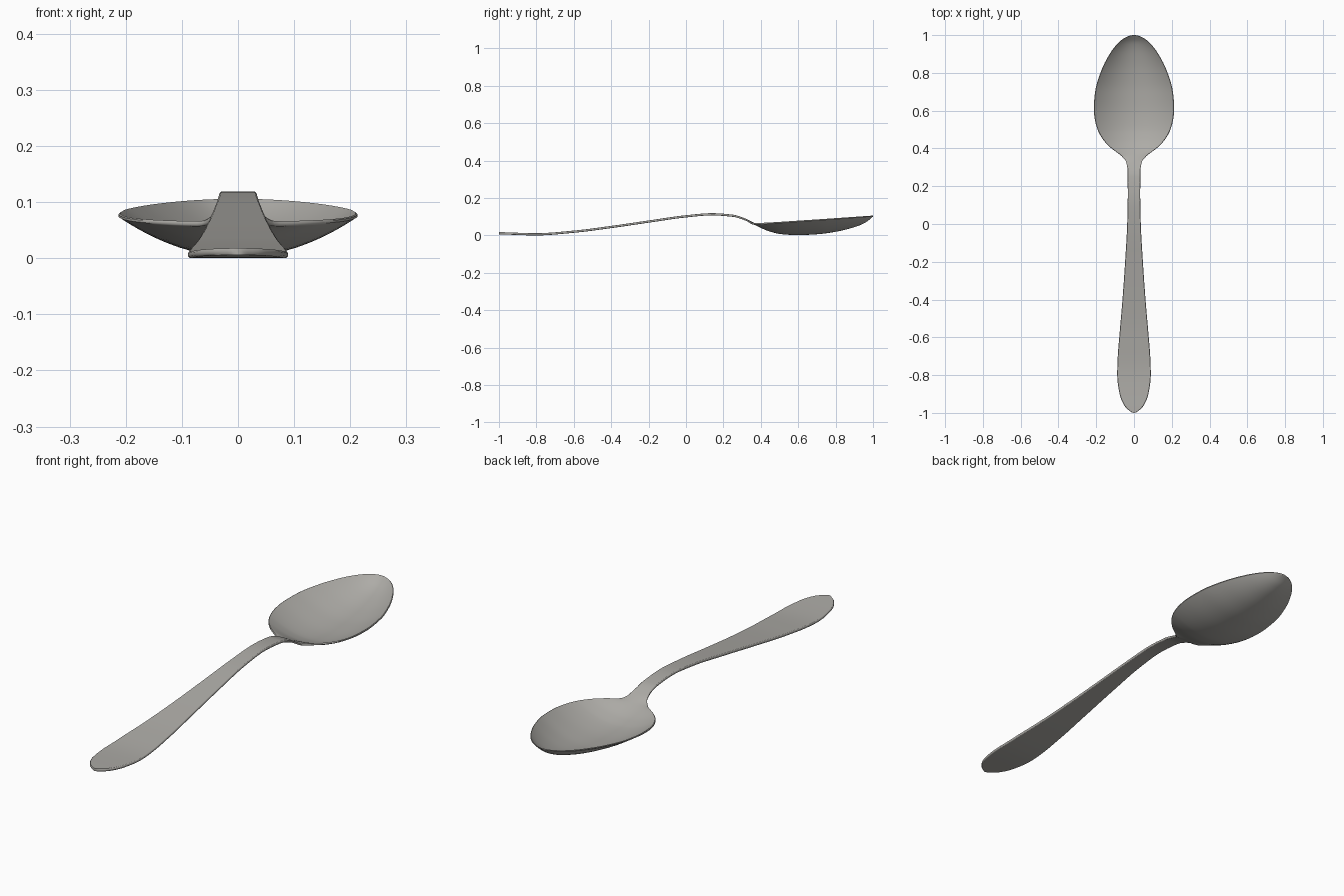
import bpy, bmesh, math

if "Cube" in bpy.data.objects:
    bpy.data.objects.remove(bpy.data.objects["Cube"])


def curve(points):
    """Monotone smooth interpolation through (y, value) points."""
    n = len(points)
    d = [(points[i+1][1] - points[i][1]) / (points[i+1][0] - points[i][0]) for i in range(n-1)]
    m = [d[0]] + [0 if d[i-1]*d[i] <= 0 else 2*d[i-1]*d[i]/(d[i-1]+d[i]) for i in range(1, n-1)] + [d[-1]]

    def f(y):
        i = 0
        while i < n-2 and y > points[i+1][0]:
            i += 1
        (x0, a), (x1, b) = points[i], points[i+1]
        h = x1 - x0
        t = min(max((y - x0) / h, 0), 1)
        return (a*(2*t**3 - 3*t*t + 1) + h*m[i]*(t**3 - 2*t*t + t)
                + b*(3*t*t - 2*t**3) + h*m[i+1]*(t**3 - t*t))
    return f


# Outline half-width (squared while interpolating, so the ends come out round)
outline = [(-1, 0), (-.99, .022), (-.97, .045), (-.9, .076), (-.8, .089), (-.7, .086), (-.6, .078),
           (-.4, .061), (-.2, .047), (0, .036), (.15, .033), (.28, .034), (.33, .042), (.36, .066),
           (.38, .092), (.4, .119), (.45, .166), (.5, .193), (.55, .207), (.61, .213), (.7, .206),
           (.8, .178), (.9, .129), (.95, .092), (1, 0)]
width2 = curve([(y, w*w) for y, w in outline])
# Side profile of the handle, shared by centre line and edge line
handle = [(-1, .021), (-.8, .015), (-.6, .029), (-.4, .054), (-.2, .083), (0, .111), (.14, .122),
          (.25, .114), (.32, .092)]
centre = curve(handle + [(.37, .067), (.45, .031), (.52, .016), (.6, .012), (.7, .016),
                         (.8, .029), (.9, .053), (.96, .077), (1, .108)])
rim = curve(handle + [(.365, .069), (.4, .070), (.6, .082), (1, .109)])
thick = curve([(-1, .012), (.2, .012), (.45, .008), (.9, .006), (1, .004)])

# Stations: dense at both tips and at the neck
ys = [-1 + .1*(1 - math.cos(math.pi/2*i/12)) for i in range(12)]
ys += [-.9 + 1.15*i/36 for i in range(36)]
ys += [.25 + .25*i/30 for i in range(30)]
ys += [.5 + .5*math.sin(math.pi/2*i/32) for i in range(33)]

N = 24
bm = bmesh.new()
rings = []
for y in ys:
    w = math.sqrt(max(width2(y), 0))
    zc, zr, t = centre(y), rim(y), thick(y)
    inner = w - min(.003, w*.2)
    us = [math.sin(math.pi/2*(-1 + 2*i/N)) for i in range(N+1)]
    top = [(inner*u, y, zc + (zr - zc)*u*u) for u in us]
    low = [(x, y, z - t) for x, y, z in reversed(top)]
    ring = top + [(w, y, zr - t*.25), (w, y, zr - t*.75)] + low + [(-w, y, zr - t*.75), (-w, y, zr - t*.25)]
    rings.append([bm.verts.new(p) for p in ring])
for a, b in zip(rings, rings[1:]):
    for i in range(len(a)):
        j = (i+1) % len(a)
        bm.faces.new((a[i], a[j], b[j], b[i]))
bmesh.ops.remove_doubles(bm, verts=bm.verts, dist=1e-5)
bmesh.ops.recalc_face_normals(bm, faces=bm.faces)
# Rest on the ground
low_z = min(v.co.z for v in bm.verts)
for v in bm.verts:
    v.co.z -= low_z

mesh = bpy.data.meshes.new("spoon")
bm.to_mesh(mesh)
bm.free()
spoon = bpy.data.objects.new("spoon", mesh)
bpy.context.collection.objects.link(spoon)

steel = bpy.data.materials.new("brushed steel grey")
steel.diffuse_color = (.42, .41, .385, 1)
steel.use_nodes = True
steel.node_tree.nodes["Principled BSDF"].inputs["Base Color"].default_value = steel.diffuse_color
mesh.materials.append(steel)

bpy.context.view_layer.objects.active = spoon
spoon.select_set(True)
bpy.ops.object.shade_smooth_by_angle(angle=math.radians(50))
